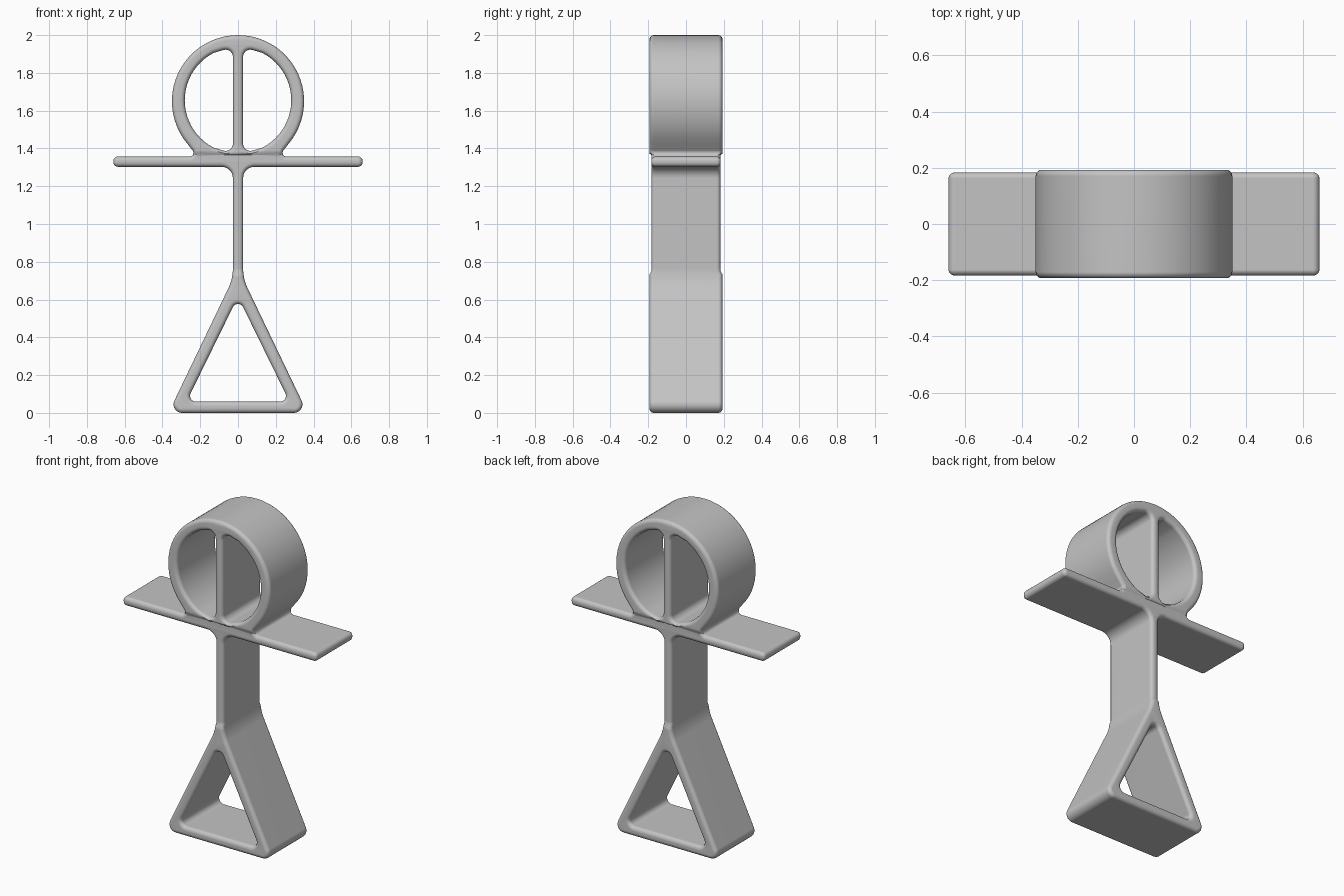
import bpy
import math
from mathutils import Vector

cube = bpy.data.objects.get("Cube")
if cube:
    bpy.data.objects.remove(cube, do_unlink=True)

DEPTH = 0.193      # half depth of ring and legs
ROUND = 0.022      # edge rounding
HALF_BAR = 0.027   # half thickness of the upright bars


def arc(cz, radius, start, end, steps):
    """Circle points (x, z, fillet radius), angles in degrees."""
    angles = [math.radians(start + (end - start) * i / steps) for i in range(steps + 1)]
    return [(radius * math.cos(a), cz + radius * math.sin(a), 0) for a in angles]


def mirrored(half):
    """Close a right-hand half outline with its mirror image."""
    return half + [(-x, z, r) for x, z, r in reversed(half) if abs(x) > 1e-4]


def fillet(corners, steps=7):
    """Round each corner of a closed outline by its own radius."""
    points = []
    for i, (x, z, r) in enumerate(corners):
        p = Vector((x, z))
        to_prev = Vector(corners[i - 1][:2]) - p
        to_next = Vector(corners[(i + 1) % len(corners)][:2]) - p
        if r == 0:
            points.append(p)
            continue
        half_angle = to_prev.angle(to_next) / 2
        reach = min(r / math.tan(half_angle), 0.48 * to_prev.length, 0.48 * to_next.length)
        a, b = p + to_prev.normalized() * reach, p + to_next.normalized() * reach
        centre = p + (to_prev.normalized() + to_next.normalized()).normalized() * (
            reach / math.cos(half_angle))
        radius = (a - centre).length
        for s in range(steps + 1):
            way = (a - centre).slerp(b - centre, s / steps)
            points.append(centre + way.normalized() * radius)
    return points


# Outer silhouette: base, leg, stem, arm, head ring
outline = mirrored(
    [(0, 0, 0), (0.368, 0, 0.045), (HALF_BAR, 0.71, 0.25),
     (HALF_BAR, 1.303, 0.06), (0.66, 1.303, 0.024), (0.66, 1.357, 0.024),
     (0.215, 1.357, 0.07)]
    + arc(1.65, 0.35, -40, 90, 22))

# Opening between the legs
leg_opening = mirrored([(0, 0.615, 0.03), (0.272, 0.06, 0.03)])

# Half-moon openings in the head, on each side of the upright bar
tip = math.sqrt(0.282 ** 2 - HALF_BAR ** 2)
right_opening = ([(HALF_BAR, 1.655 - tip, 0.045)] + arc(1.655, 0.282, -63, 63, 22)
                 + [(HALF_BAR, 1.655 + tip, 0.045)])
left_opening = [(-x, z, r) for x, z, r in reversed(right_opening)]

# Filled profile with rounded edges
profile = bpy.data.curves.new("figure_profile", 'CURVE')
profile.dimensions = '2D'
profile.fill_mode = 'BOTH'
profile.extrude = DEPTH - ROUND
profile.bevel_depth = ROUND
profile.bevel_resolution = 3
profile.offset = -ROUND
for loop in (outline, leg_opening, right_opening, left_opening):
    points = fillet(loop)
    spline = profile.splines.new('POLY')
    spline.points.add(len(points) - 1)
    for target, p in zip(spline.points, points):
        target.co = (p.x, p.y, 0, 1)
    spline.use_cyclic_u = True

figure = bpy.data.objects.new("stick_figure_body", profile)
bpy.context.collection.objects.link(figure)
figure.rotation_euler.x = math.pi / 2
bpy.ops.object.select_all(action='DESELECT')
bpy.context.view_layer.objects.active = figure
figure.select_set(True)
bpy.ops.object.convert(target='MESH')
figure = bpy.context.object
bpy.ops.object.transform_apply(location=False, rotation=True, scale=False)
bpy.ops.object.mode_set(mode='EDIT')
bpy.ops.mesh.select_all(action='SELECT')
bpy.ops.mesh.remove_doubles(threshold=0.0002)
bpy.ops.mesh.normals_make_consistent(inside=False)
bpy.ops.object.mode_set(mode='OBJECT')

# Arms and stem are slightly shallower than the ring and legs
for v in figure.data.vertices:
    if 0.74 < v.co.z < 1.37:
        v.co.y *= 0.95

# Plain grey
grey = bpy.data.materials.new("light_grey")
grey.use_nodes = True
colour = (0.55, 0.55, 0.55, 1)
grey.diffuse_color = colour
grey.node_tree.nodes["Principled BSDF"].inputs["Base Color"].default_value = colour
figure.data.materials.clear()
figure.data.materials.append(grey)

bpy.ops.object.shade_smooth_by_angle(angle=math.radians(40))
weighted = figure.modifiers.new("clean_shading", 'WEIGHTED_NORMAL')
weighted.keep_sharp = True
